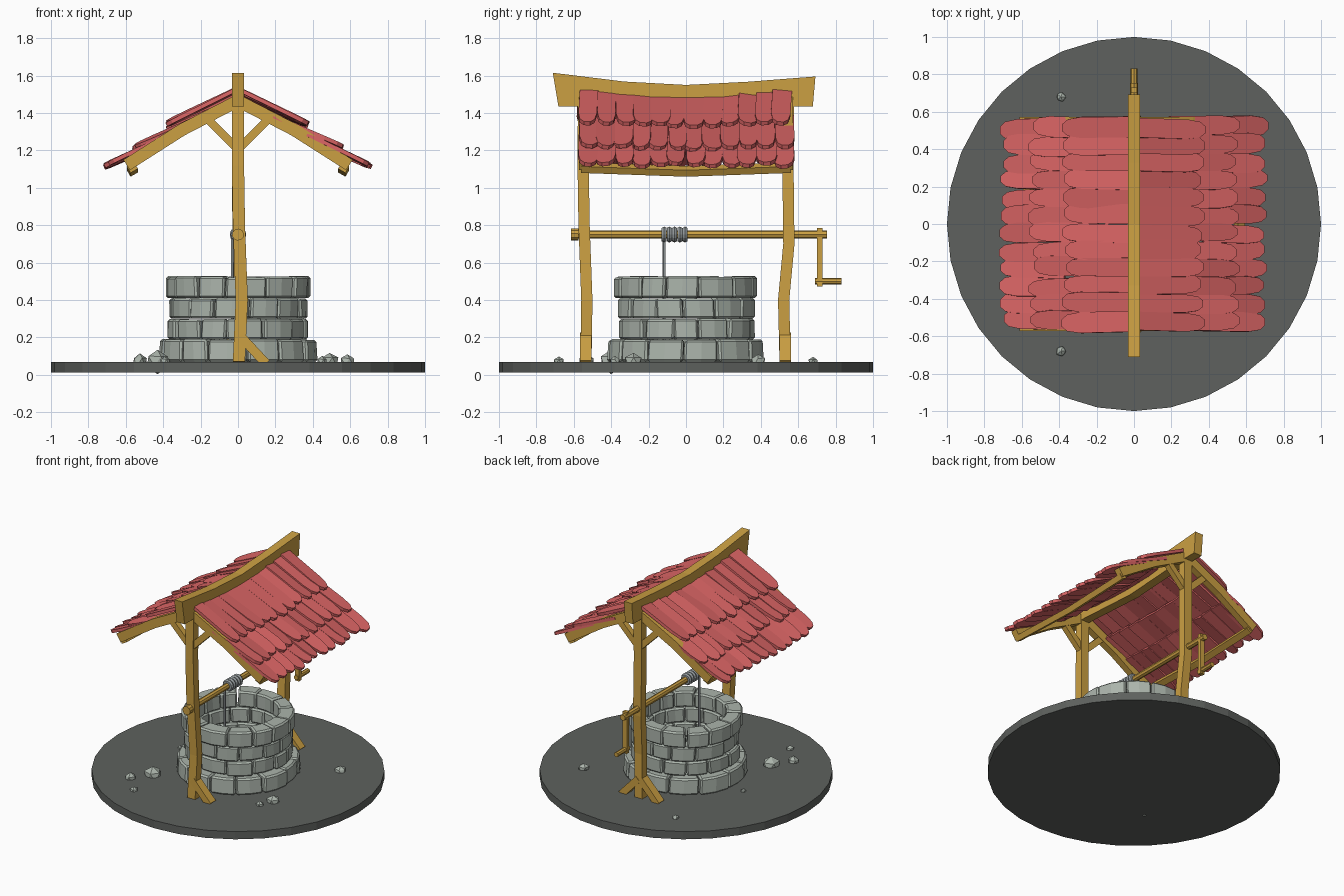
import bpy, bmesh, math, random
from mathutils import Vector as V

if "Cube" in bpy.data.objects:
    bpy.data.objects.remove(bpy.data.objects["Cube"])

random.seed(4)
R = random.uniform


def material(name, col):
    m = bpy.data.materials.new(name)
    m.diffuse_color = (*col, 1)
    m.use_nodes = True
    m.node_tree.nodes["Principled BSDF"].inputs["Base Color"].default_value = m.diffuse_color
    return m


WOOD = material("golden wood", (0.60, 0.35, 0.055))
RED = material("red shingle", (0.69, 0.127, 0.127))
STONE = material("pale stone", (0.41, 0.46, 0.41))
DARK = material("dark ground", (0.112, 0.12, 0.112))
ROPE = material("grey rope", (0.30, 0.33, 0.34))


def loft(bm, rings):
    """Join equal-sized rings of points and cap both ends."""
    vs = [[bm.verts.new(p) for p in r] for r in rings]
    n = len(vs[0])
    for a, b in zip(vs, vs[1:]):
        for i in range(n):
            j = (i + 1) % n
            bm.faces.new((a[i], a[j], b[j], b[i]))
    bm.faces.new(vs[0])
    bm.faces.new(vs[-1])


def finish(name, bm, mat):
    bmesh.ops.recalc_face_normals(bm, faces=bm.faces[:])
    me = bpy.data.meshes.new(name)
    bm.to_mesh(me)
    bm.free()
    me.materials.append(mat)
    ob = bpy.data.objects.new(name, me)
    bpy.context.collection.objects.link(ob)
    return ob


def beam(name, pts, side, w, t, mat=WOOD):
    """Rectangular timber along a path; w is its width along 'side'."""
    pts, side = [V(p) for p in pts], V(side)
    rings = []
    for i, p in enumerate(pts):
        tan = (pts[min(i + 1, len(pts) - 1)] - pts[max(i - 1, 0)]).normalized()
        o = tan.cross(side).normalized() * t / 2
        s = side * w / 2
        rings.append([p + s + o, p - s + o, p - s - o, p + s - o])
    bm = bmesh.new()
    loft(bm, rings)
    return finish(name, bm, mat)


def rod(name, p, q, r, n, mat):
    p, q = V(p), V(q)
    d = (q - p).normalized()
    a = d.orthogonal().normalized()
    b = d.cross(a)
    ring = [(a * math.cos(k) + b * math.sin(k)) * r
            for k in (2 * math.pi * i / n for i in range(n))]
    bm = bmesh.new()
    loft(bm, [[p + c for c in ring], [q + c for c in ring]])
    return finish(name, bm, mat)


# Ground disc
rod("ground_disc", (0, 0, 0.012), (0, 0, 0.07), 1.0, 32, DARK)

# Well wall: four courses of bevelled wedge stones
courses = [(0.07, 0.188, 0.415), (0.19, 0.298, 0.368), (0.30, 0.408, 0.368), (0.41, 0.525, 0.388)]
for c, (z0, z1, rad) in enumerate(courses):
    bm = bmesh.new()
    n = 13
    cuts = [(k + 0.5 * (c % 2) + R(-0.14, 0.14)) * 2 * math.pi / n for k in range(n)]
    cuts.append(cuts[0] + 2 * math.pi)
    for a0, a1 in zip(cuts, cuts[1:]):
        ro, top, ri = rad + R(-0.01, 0.01), z1 + R(-0.004, 0.004), 0.275 + R(-0.008, 0.008)
        skew = R(-0.02, 0.02)
        rings = []
        for f in (0, 0.5, 1):
            a = a0 + 0.008 + (a1 - a0 - 0.016) * f
            flare = 0.008 if c == 0 else 0
            rings.append([(r * math.cos(a + s), r * math.sin(a + s), z) for r, z, s in
                          ((ri, z0, 0), (ro + flare, z0, 0), (ro, top, skew), (ri, top, skew))])
        loft(bm, rings)
    bmesh.ops.recalc_face_normals(bm, faces=bm.faces[:])
    sharp = [e for e in bm.edges if e.calc_face_angle(0) > 0.7]
    bmesh.ops.bevel(bm, geom=sharp, offset=0.011, segments=1, affect='EDGES')
    finish(f"well_course_{c + 1}", bm, STONE)

# Loose stones
for i, (x, y, r) in enumerate([(-0.39, 0.68, 0.028), (-0.39, -0.68, 0.03), (-0.525, -0.53, 0.042),
                               (-0.43, -0.40, 0.064), (0.49, -0.28, 0.05), (0.45, -0.38, 0.03),
                               (0.585, 0.385, 0.043), (-0.52, 0.06, 0.022)]):
    bm = bmesh.new()
    bmesh.ops.create_icosphere(bm, subdivisions=1, radius=r)
    for v in bm.verts:
        v.co = v.co * R(0.88, 1.08) + V((x, y, 0.07))
        v.co.z = max(v.co.z, 0.0)
    finish(f"loose_stone_{i + 1}", bm, STONE)

# Slightly crooked posts
beam("front_post", [(0.005, -0.535, 0.07), (0.02, -0.53, 0.40), (0.005, -0.545, 0.80),
                    (0, -0.55, 1.12), (0, -0.548, 1.46)], (1, 0, 0), 0.065, 0.06)
beam("back_post", [(0.005, 0.53, 0.07), (0.012, 0.522, 0.40), (0.003, 0.55, 0.70),
                   (0, 0.545, 1.12), (0, 0.548, 1.46)], (1, 0, 0), 0.065, 0.06)

# Foot braces, upper braces, rafters and eave beams
for name, s, y in (("front", 1, -0.535), ("back_right", 1, 0.53), ("back_left", -1, 0.53)):
    beam(f"{name}_foot_brace", [(0.01 * s, y, 0.21), (0.15 * s, y, 0.06)], (0, 1, 0), 0.062, 0.05)
for s, side in ((-1, "left"), (1, "right")):
    for y, end in ((-0.548, "front"), (0.548, "back")):
        beam(f"{end}_{side}_upper_brace", [(0.01 * s, y, 1.215), (0.16 * s, y, 1.365)],
             (0, 1, 0), 0.042, 0.045)
        beam(f"{end}_{side}_rafter", [(0, y, 1.465), (0.3 * s, y, 1.31), (0.595 * s, y, 1.122)],
             (0, 1, 0), 0.05, 0.066)
    beam(f"{side}_eave_beam", [(0.565 * s, -0.56, 1.108), (0.565 * s, 0, 1.088),
                               (0.565 * s, 0.56, 1.108)], (0.87, 0, -0.5 * s), 0.045, 0.04)

# Sagging ridge beam
profile = [(-0.712, 1.615), (-0.33, 1.568), (0, 1.55), (0.33, 1.567), (0.692, 1.595),
           (0.678, 1.435), (0.5, 1.435), (0, 1.405), (-0.5, 1.435), (-0.682, 1.435)]
bm = bmesh.new()
loft(bm, [[(x, y, z) for y, z in profile] for x in (-0.033, 0.033)])
finish("ridge_beam", bm, WOOD)

# Shingles: (top x, top z, bottom x, bottom z, sag at top, sag at bottom)
rows = [(0.01, 1.53, 0.365, 1.355, 0.05, 0.025),
        (0.19, 1.385, 0.545, 1.225, 0.03, 0.015),
        (0.37, 1.285, 0.70, 1.125, 0.02, 0.005)]
outline = [(0, -0.5), (0.74, -0.5), (0.92, -0.4), (1, -0.17), (1, 0.17), (0.92, 0.4), (0.74, 0.5), (0, 0.5)]
for s, side in ((-1, "left"), (1, "right")):
    for k, (x0, z0, x1, z1, sag0, sag1) in enumerate(rows):
        bm = bmesh.new()
        n = 12
        for i in range(n):
            y = -0.565 + (i + 0.5) * 1.13 / n + R(-0.008, 0.008)
            sag = 1 - (y / 0.57) ** 2
            p = V((x0 * s, y, z0 - sag0 * sag))
            q = V((x1 * s, y + R(-0.012, 0.012), z1 - sag1 * sag + R(-0.006, 0.006)))
            q = p + (q - p) * R(0.96, 1.05)
            d = q - p
            roll = R(-0.16, 0.16)
            across = V((0, math.cos(roll), math.sin(roll)))
            up = d.cross(across).normalized()
            up *= 0.011 if up.z > 0 else -0.011
            w = 0.104 + R(-0.008, 0.01)
            flat = [p + d * u + across * v * w for u, v in outline]
            loft(bm, [[c - up for c in flat], [c + up for c in flat]])
        finish(f"{side}_shingle_row_{k + 1}", bm, RED)

# Winch axle and crank
rod("axle", (0, -0.59, 0.75), (0, 0.755, 0.75), 0.022, 8, WOOD)
rod("axle_front_end", (0, -0.615, 0.75), (0, -0.575, 0.75), 0.032, 10, WOOD)
beam("crank_arm", [(0, 0.715, 0.785), (0, 0.715, 0.472)], (1, 0, 0), 0.034, 0.028)
rod("crank_handle", (0, 0.69, 0.50), (0, 0.832, 0.50), 0.018, 8, WOOD)

# Rope coil and hanging rope
for i in range(5):
    bpy.ops.mesh.primitive_torus_add(major_segments=14, minor_segments=6, major_radius=0.029,
                                     minor_radius=0.015, location=(0, -0.117 + i * 0.028, 0.75),
                                     rotation=(math.pi / 2, 0, 0))
    ob = bpy.context.object
    ob.name = f"rope_coil_{i + 1}"
    ob.data.materials.append(ROPE)
rod("hanging_rope", (-0.03, -0.117, 0.75), (-0.03, -0.117, 0.10), 0.009, 6, ROPE)
